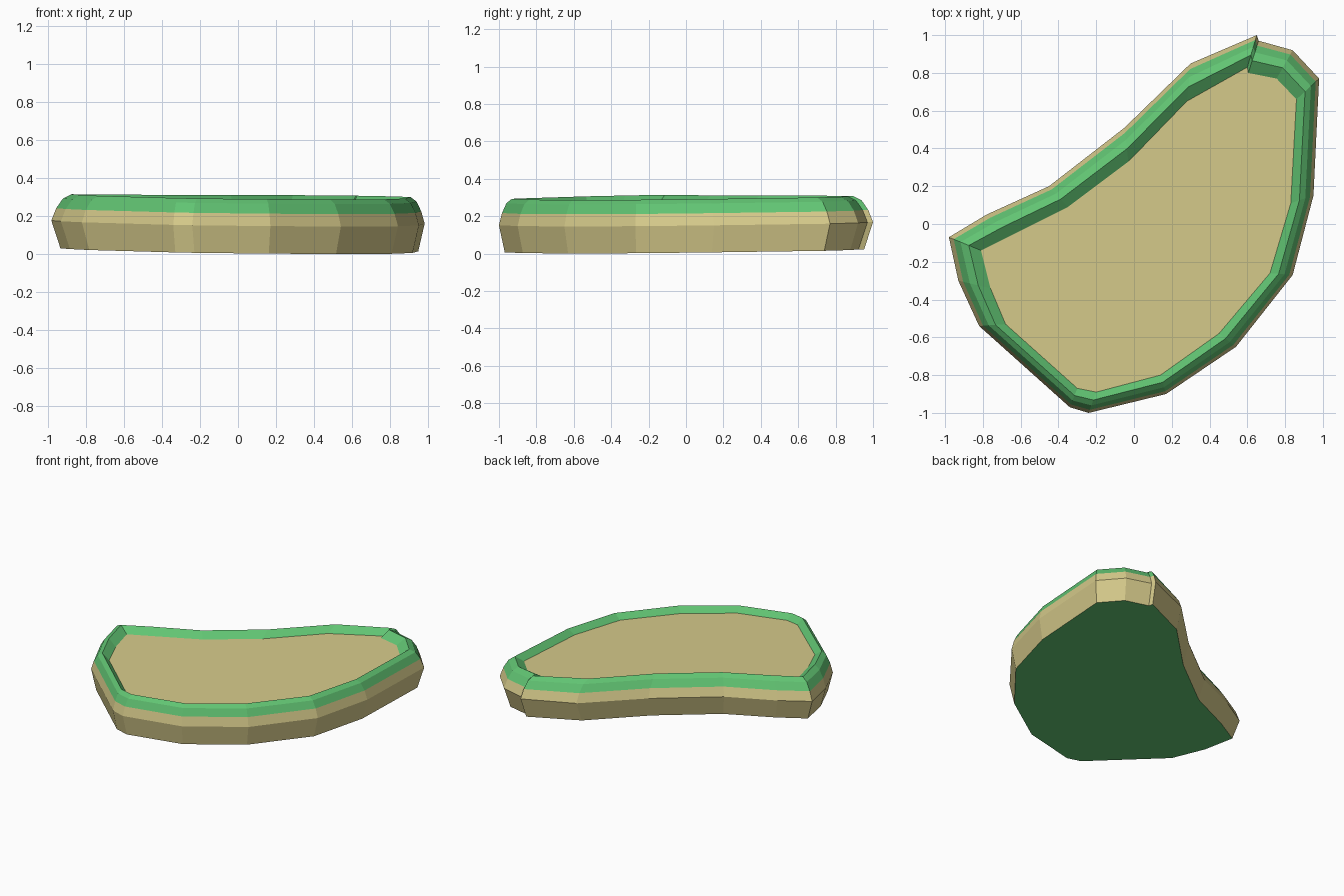
import bpy
import bmesh

cube = bpy.data.objects.get("Cube")
if cube:
    bpy.data.objects.remove(cube, do_unlink=True)


def make_material(name, color):
    material = bpy.data.materials.new(name)
    material.use_nodes = True
    material.diffuse_color = color
    material.node_tree.nodes["Principled BSDF"].inputs["Base Color"].default_value = color
    return material


materials = [make_material("sand", (.68, .6, .26, 1)),
             make_material("leaf green", (.12, .55, .17, 1))]
SAND, GREEN = range(2)

# Widest outline of the slab, clockwise from the left tip
outer = [(-.98, -.07), (-.78, .05), (-.45, .2), (-.05, .51), (.3, .85),
         (.65, 1), (.66, .97), (.84, .92), (.98, .77), (.95, .15),
         (.84, -.27), (.54, -.65), (.17, -.9), (-.24, -1), (-.34, -.97),
         (-.82, -.54), (-.93, -.3)]

# Matching outline of the sunken top panel
inner = [(-.81, -.14), (-.65, -.06), (-.35, .09), (-.03, .33), (.28, .65),
         (.6, .83), (.605, .8), (.755, .77), (.86, .66), (.83, .11),
         (.72, -.26), (.45, -.58), (.14, -.8), (-.2, -.89), (-.3, -.87),
         (-.68, -.53), (-.76, -.34)]

# Wall section: blend from outer to inner outline, height, colour of band above
section = [(.28, 0, SAND), (0, .145, SAND), (.15, .21, GREEN),
           (.36, .262, GREEN), (.62, .285, GREEN), (1, .245, SAND)]


def tilted(x, y, z):
    """The whole slab leans gently down towards its front left corner."""
    return x, y, z + .015 * (y - x + 1.19)


def build_slab(name):
    bm = bmesh.new()
    rings = []
    for blend, height, _ in section:
        ring = []
        for (ox, oy), (ix, iy) in zip(outer, inner):
            x = ox + (ix - ox) * blend
            y = oy + (iy - oy) * blend
            ring.append(bm.verts.new(tilted(x, y, height)))
        rings.append(ring)

    # Side and rim bands
    for low, high, (_, _, color) in zip(rings, rings[1:], section):
        for i in range(len(low)):
            j = (i + 1) % len(low)
            face = bm.faces.new((low[i], high[i], high[j], low[j]))
            face.material_index = color

    # Green underside and sand panel
    bm.faces.new(rings[0]).material_index = GREEN
    bm.faces.new(list(reversed(rings[-1]))).material_index = SAND

    bmesh.ops.recalc_face_normals(bm, faces=bm.faces[:])
    mesh = bpy.data.meshes.new(name)
    bm.to_mesh(mesh)
    bm.free()
    for material in materials:
        mesh.materials.append(material)
    slab = bpy.data.objects.new(name, mesh)
    bpy.context.collection.objects.link(slab)
    return slab


build_slab("rimmed_slab")
